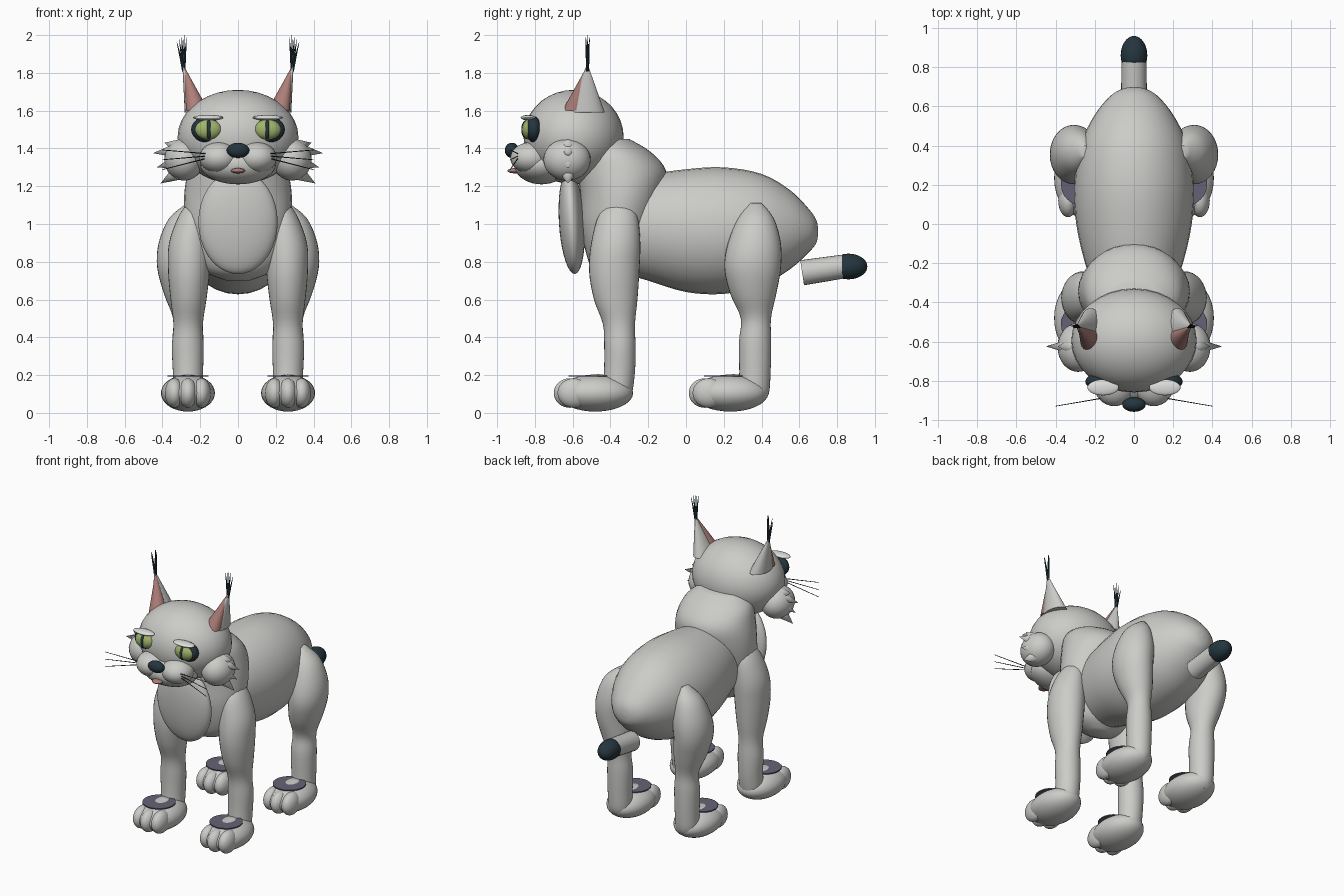
import bpy, bmesh, math
from mathutils import Vector, Matrix

cube = bpy.data.objects.get("Cube")
if cube:
    bpy.data.objects.remove(cube)


def material(name, colour):
    mat = bpy.data.materials.new(name)
    mat.use_nodes = True
    mat.diffuse_color = (*colour, 1)
    mat.node_tree.nodes["Principled BSDF"].inputs["Base Color"].default_value = (*colour, 1)
    return mat


FUR = material("pale_grey_fur", (.6, .6, .58))
LID = material("light_eyelid", (.74, .75, .73))
DARK = material("dark_teal", (.018, .036, .048))
GREEN = material("eye_green", (.36, .46, .15))
PINK = material("dusty_pink", (.42, .21, .19))
PURPLE = material("purple_grey", (.13, .12, .18))
parts = []


def finish(name, bm, mat):
    bmesh.ops.recalc_face_normals(bm, faces=bm.faces)
    mesh = bpy.data.meshes.new(name)
    bm.to_mesh(mesh)
    bm.free()
    mesh.materials.append(mat)
    obj = bpy.data.objects.new(name, mesh)
    bpy.context.collection.objects.link(obj)
    parts.append(obj)
    return obj


def ellipsoid(name, mat, centre, radii, tilt=0):
    bm = bmesh.new()
    bmesh.ops.create_uvsphere(bm, u_segments=32, v_segments=18, radius=1)
    bm.transform(Matrix.Translation(centre) @ Matrix.Rotation(tilt, 4, "X")
                 @ Matrix.Diagonal((*radii, 1)))
    return finish(name, bm, mat)


def cone(name, mat, base, tip, r_base, r_tip=0, squash=1, segments=24):
    """Cone or rod from base to tip; squash narrows it sideways."""
    base, tip = Vector(base), Vector(tip)
    axis = tip - base
    bm = bmesh.new()
    bmesh.ops.create_cone(bm, cap_ends=True, segments=segments, radius1=r_base,
                          radius2=r_tip, depth=axis.length)
    turn = axis.to_track_quat("Z", "Y").to_matrix().to_4x4()
    bm.transform(turn @ Matrix.Translation((0, 0, axis.length / 2)))
    bm.transform(Matrix.Translation(base) @ Matrix.Diagonal((squash, 1, 1, 1)))
    return finish(name, bm, mat)


def spline(keys, steps=4):
    """Catmull-Rom interpolation through the section keys."""
    keys = [Vector(k) for k in keys]
    out = []
    for i in range(len(keys) - 1):
        a, b = keys[max(i - 1, 0)], keys[i]
        c, d = keys[i + 1], keys[min(i + 2, len(keys) - 1)]
        for n in range(steps):
            t = n / steps
            out.append(b + (c - a) * (t / 2) + (a * 2 - b * 5 + c * 4 - d) * (t * t / 2)
                       + (b * 3 - a - c * 3 + d) * (t ** 3 / 2))
    return out + [keys[-1]]


def loft(name, mat, keys, along_y=False, sides=32):
    """Skin ellipses; a key is (height, x, y, rx, ry), or (y, x, z, rx, rz)."""
    bm = bmesh.new()
    rings = []
    for h, u, v, ru, rv in spline(keys):
        ring = []
        for i in range(sides):
            a = math.tau * i / sides
            p, q = u + ru * math.cos(a), v + rv * math.sin(a)
            ring.append(bm.verts.new((p, h, q) if along_y else (p, q, h)))
        rings.append(ring)
    for low, high in zip(rings, rings[1:]):
        for i in range(sides):
            j = (i + 1) % sides
            bm.faces.new((low[i], low[j], high[j], high[i]))
    bm.faces.new(rings[0])
    bm.faces.new(rings[-1])
    return finish(name, bm, mat)


# Torso, chest with neck, and bib
loft("torso", FUR, [
    (-.34, 0, .98, .2, .24), (-.2, 0, .98, .25, .28), (0, 0, .965, .295, .325),
    (.2, 0, .965, .305, .335), (.4, 0, .97, .275, .295), (.55, 0, .97, .205, .21),
    (.65, 0, .965, .125, .115), (.69, 0, .96, .06, .06), (.7, 0, .96, .005, .005)], along_y=True)
loft("chest_and_neck", FUR, [
    (.7, 0, -.36, .06, .05), (.75, 0, -.37, .18, .12), (.85, 0, -.37, .25, .16),
    (1, 0, -.36, .28, .2), (1.15, 0, -.34, .285, .22), (1.28, 0, -.34, .265, .235),
    (1.38, 0, -.375, .23, .19), (1.45, 0, -.42, .15, .12)])
ellipsoid("bib", FUR, (0, -.605, 1.01), (.21, .068, .275), tilt=.06)

# Tail
cone("tail", FUR, (0, .615, .742), (0, .835, .775), .067, .063)
ellipsoid("tail_tip", DARK, (0, .86, .775), (.068, .1, .068))
for obj in parts[-1:]:
    # Flatten the inner end of the tip
    for vert in obj.data.vertices:
        vert.co.y = max(vert.co.y, .825)

# Head, muzzle centre
ellipsoid("head", FUR, (0, -.595, 1.46), (.32, .265, .25))
ellipsoid("chin", FUR, (0, -.765, 1.315), (.2, .145, .105))
ellipsoid("nose", DARK, (0, -.922, 1.39), (.06, .037, .04))
ellipsoid("lip", PINK, (0, -.905, 1.282), (.037, .04, .014))

FRONT_LEG = [
    (.05, .265, -.37, .04, .05), (.1, .265, -.365, .075, .078), (.22, .265, -.352, .08, .082),
    (.35, .266, -.35, .084, .083), (.47, .264, -.355, .078, .085), (.6, .262, -.372, .095, .115),
    (.75, .26, -.38, .11, .133), (.9, .255, -.372, .11, .13), (1.05, .235, -.36, .075, .1),
    (1.14, .22, -.35, .02, .03)]
HIND_LEG = [
    (.05, .265, .35, .04, .05), (.1, .265, .36, .075, .078), (.22, .265, .365, .08, .083),
    (.38, .265, .366, .083, .085), (.5, .268, .37, .076, .08), (.63, .287, .356, .105, .122),
    (.77, .308, .353, .12, .15), (.9, .3, .362, .12, .14), (1.03, .28, .37, .085, .095),
    (1.11, .25, .37, .02, .03)]

for s, side in ((1, "left"), (-1, "right")):
    # Legs, paws, toes and ankle plates
    for end, keys, paw_y in (("front", FRONT_LEG, -.48), ("hind", HIND_LEG, .235)):
        loft(f"{end}_leg_{side}", FUR, [(h, s * x, y, rx, ry) for h, x, y, rx, ry in keys])
        ellipsoid(f"{end}_paw_{side}", FUR, (s * .265, paw_y, .105), (.143, .2, .098))
        for i in (-1, 0, 1):
            ellipsoid(f"{end}_toe_{side}", FUR,
                      (s * .265 + i * .072, paw_y - .135 + .02 * abs(i), .105),
                      (.05, .085, .078))
        plate_y = paw_y - .033
        plate = cone(f"{end}_paw_plate_{side}", PURPLE, (s * .265, plate_y, .192),
                     (s * .265, plate_y, .199), .108, .108, squash=1)
        ellipsoid(f"{end}_instep_{side}", FUR, (s * .265, paw_y + .015, .15), (.075, .09, .055))

    # Muzzle, cheek and cheek tufts
    ellipsoid(f"muzzle_{side}", FUR, (s * .1, -.82, 1.35), (.105, .11, .083))
    ellipsoid(f"cheek_{side}", FUR, (s * .285, -.63, 1.34), (.105, .125, .11))
    for base_z, tip_x, tip_z in ((1.39, .45, 1.375), (1.33, .43, 1.3), (1.27, .41, 1.215),
                                 (1.41, .39, 1.43)):
        cone(f"cheek_tuft_{side}", FUR, (s * .32, -.625, base_z), (s * tip_x, -.625, tip_z), .04)

    # Whiskers
    for rise in (-1, 0, 1):
        cone(f"whisker_{side}", DARK, (s * .165, -.89, 1.36 + rise * .012),
             (s * .4, -.93, 1.34 + rise * .052), .003, .002, segments=6)

    # Eyes
    ellipsoid(f"eye_rim_{side}", DARK, (s * .165, -.805, 1.5), (.083, .045, .068))
    ellipsoid(f"eye_{side}", GREEN, (s * .157, -.83, 1.5), (.07, .038, .053))
    ellipsoid(f"pupil_{side}", DARK, (s * .155, -.845, 1.5), (.017, .027, .05))
    ellipsoid(f"eyelid_{side}", LID, (s * .158, -.835, 1.563), (.08, .04, .014))

    # Ears with inner ear and hair tufts
    ear = cone(f"ear_{side}", FUR, (0, 0, 0), (0, 0, .25), .1, .004, squash=.6)
    inner = cone(f"inner_ear_{side}", PINK, (0, 0, 0), (0, 0, .22), .06, .004)
    for obj, x, y, z, lean_x, lean_y in ((ear, .222, -.53, 1.59, .28, .03),
                                         (inner, .215, -.595, 1.6, .3, .3)):
        shear = Matrix.Identity(4)
        shear[0][2], shear[1][2] = s * lean_x, lean_y
        obj.data.transform(Matrix.Translation((s * x, y, z)) @ shear)
    for i in range(5):
        cone(f"ear_tuft_{side}", DARK, (s * .287, -.522, 1.81),
             (s * (.272 + i * .013), -.53 + .01 * (i % 3), 2 - .012 * abs(i - 1)),
             .009, .001, segments=8)

# Smooth shading with crisp edges
bpy.ops.object.select_all(action="DESELECT")
for obj in parts:
    obj.select_set(True)
bpy.context.view_layer.objects.active = parts[0]
bpy.ops.object.shade_smooth_by_angle(angle=math.radians(40))
